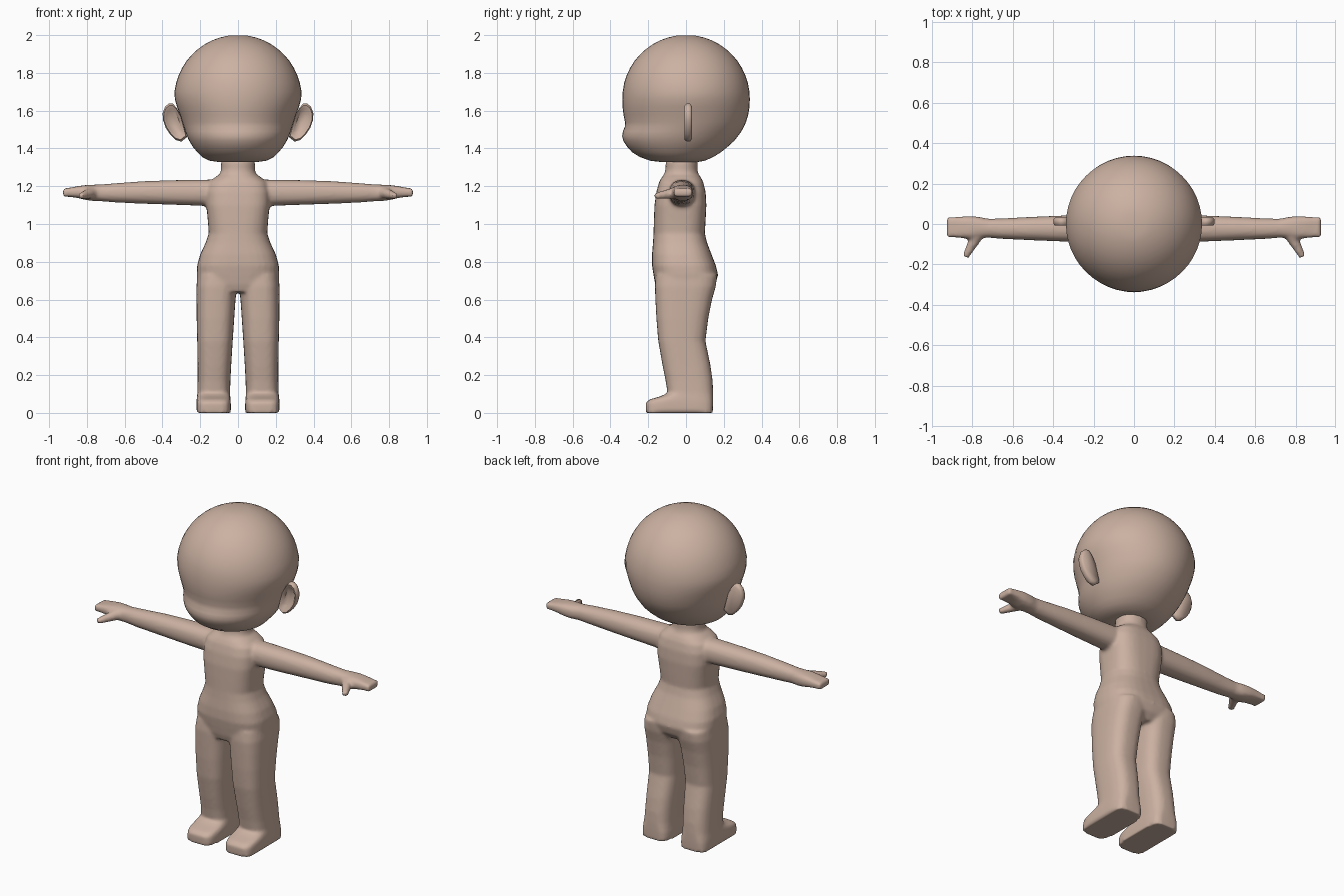
import bpy, bmesh, math
from mathutils import Vector

skin = bpy.data.materials.new("skin")
skin.diffuse_color = (0.60, 0.44, 0.36, 1)


def finish(name, bm, angle=40):
    """Turn a bmesh into a smooth shaded, skin coloured object."""
    bmesh.ops.recalc_face_normals(bm, faces=bm.faces)
    me = bpy.data.meshes.new(name)
    bm.to_mesh(me)
    bm.free()
    ob = bpy.data.objects.new(name, me)
    bpy.context.collection.objects.link(ob)
    me.materials.append(skin)
    bpy.ops.object.select_all(action='DESELECT')
    ob.select_set(True)
    bpy.context.view_layer.objects.active = ob
    bpy.ops.object.shade_smooth_by_angle(angle=math.radians(angle))
    return ob


def loft(bm, rings, axis='z', n=32, side=1):
    """Skin rounded cross-sections: (position, a0, a1, b0, b1, squareness)."""
    loops = []
    for t, a0, a1, b0, b1, p in rings:
        loop = []
        for i in range(n):
            th = 2 * math.pi * i / n
            c, s = math.cos(th), math.sin(th)
            a = (a0 + a1) / 2 + (a1 - a0) / 2 * math.copysign(abs(c) ** (2 / p), c)
            b = (b0 + b1) / 2 + (b1 - b0) / 2 * math.copysign(abs(s) ** (2 / p), s)
            co = (a, b, t) if axis == 'z' else (t, a, b)
            loop.append(bm.verts.new((co[0] * side, co[1], co[2])))
        loops.append(loop)
    for lo, hi in zip(loops, loops[1:]):
        for i in range(n):
            j = (i + 1) % n
            bm.faces.new((lo[i], lo[j], hi[j], hi[i]))
    bm.faces.new(loops[0])
    bm.faces.new(loops[-1])


# Head: round skull, narrow jaw, slight dip above the muzzle
bm = bmesh.new()
head = [(1.328, .10, -.13, .06), (1.335, .15, -.19, .10), (1.355, .19, -.245, .145),
        (1.38, .215, -.285, .185), (1.41, .24, -.312, .222), (1.44, .258, -.332, .255),
        (1.465, .27, -.338, .275), (1.49, .279, -.334, .293), (1.515, .287, -.324, .307),
        (1.54, .295, -.323, .318), (1.58, .308, -.331, .33), (1.62, .323, -.336, .336),
        (1.66, .334, -.337, .338), (1.70, .337, -.335, .336)]
for k in range(1, 11):
    th = math.radians(7 + k * 7.4)
    r = .338 * math.cos(th)
    head.append((1.663 + .338 * math.sin(th), r, -r, r))
loft(bm, [(z, -w, w, y0, y1, 2.0) for z, w, y0, y1 in head], n=48)
finish("head", bm, 70)

# Body: torso, neck, legs and arms fused into one smooth skin
bm = bmesh.new()
torso = [(.64, .19, -.15, .12, 2.6), (.68, .215, -.163, .155, 2.8), (.73, .219, -.172, .17, 2.8),
         (.78, .217, -.18, .158, 2.8), (.84, .20, -.18, .135, 2.7), (.90, .172, -.175, .112, 2.6),
         (.95, .155, -.172, .10, 2.6), (1.02, .16, -.17, .104, 2.8), (1.10, .168, -.167, .108, 3),
         (1.17, .168, -.157, .104, 3), (1.22, .155, -.143, .092, 2.8), (1.245, .125, -.13, .08, 2.5),
         (1.265, .095, -.115, .065, 2.2), (1.29, .09, -.108, .06, 2.1), (1.34, .09, -.108, .06, 2.1)]
loft(bm, [(z, -w, w, y0, y1, p) for z, w, y0, y1, p in torso])

leg = [(0, .038, .22, -.212, .142, 5), (.055, .038, .22, -.214, .144, 4.5),
       (.072, .04, .219, -.19, .144, 4), (.088, .041, .217, -.135, .144, 3.5),
       (.105, .042, .215, -.098, .144, 3), (.17, .04, .214, -.108, .141, 2.8),
       (.25, .036, .214, -.124, .13, 2.8), (.38, .028, .216, -.147, .103, 2.8),
       (.50, .02, .219, -.157, .118, 2.8), (.60, .013, .22, -.162, .138, 2.8),
       (.67, .005, .22, -.165, .158, 2.8), (.73, .0, .215, -.16, .165, 2.6)]
arm = [(.08, -.095, .05, 1.10, 1.235, 2.3), (.18, -.092, .048, 1.096, 1.235, 2.3),
       (.35, -.087, .042, 1.102, 1.232, 2.3), (.50, -.081, .036, 1.107, 1.227, 2.2),
       (.65, -.074, .028, 1.114, 1.216, 2.2), (.72, -.068, .026, 1.12, 1.21, 2.3),
       (.77, -.07, .036, 1.122, 1.208, 2.5), (.81, -.074, .039, 1.128, 1.206, 2.8),
       (.85, -.07, .037, 1.138, 1.20, 3.2), (.89, -.066, .034, 1.144, 1.192, 4),
       (.926, -.066, .033, 1.145, 1.188, 5)]
for side in (-1, 1):
    loft(bm, leg, side=side)
    loft(bm, arm, axis='x', n=24, side=side)
    # Thumb pointing forwards
    a, b = Vector((.765 * side, -.035, 1.168)), Vector((.835 * side, -.163, 1.147))
    rot = (b - a).to_track_quat('Z', 'Y').to_matrix().to_4x4()
    rot.translation = (a + b) / 2
    bmesh.ops.create_cone(bm, cap_ends=True, segments=12, radius1=.035, radius2=.017,
                          depth=(b - a).length, matrix=rot)
body = finish("body", bm)
fuse = body.modifiers.new("fuse", 'REMESH')
fuse.mode = 'VOXEL'
fuse.voxel_size = .01
fuse.use_smooth_shade = True
relax = body.modifiers.new("relax", 'SMOOTH')
relax.factor = .5
relax.iterations = 5

# Ears: thin rounded plates with a hollow on the front
outline = [(.30, 1.57), (.325, 1.615), (.345, 1.637), (.367, 1.637), (.387, 1.62), (.399, 1.585),
           (.397, 1.55), (.383, 1.51), (.36, 1.475), (.33, 1.445), (.30, 1.436), (.27, 1.46)]
mid = Vector((.335, 1.54))
for side, label in ((-1, "left"), (1, "right")):
    bm = bmesh.new()
    layers = []
    for scale, y in ((.55, .012), (.72, -.002), (.9, -.008), (1, .004), (1, .022), (.85, .032)):
        pts = [mid + (Vector(p) - mid) * scale for p in outline]
        layers.append([bm.verts.new((p.x * side, y, p.y)) for p in pts])
    for lo, hi in zip(layers, layers[1:]):
        for i in range(len(outline)):
            j = (i + 1) % len(outline)
            bm.faces.new((lo[i], lo[j], hi[j], hi[i]))
    bm.faces.new(layers[0])
    bm.faces.new(layers[-1])
    finish(label + "_ear", bm, 60)
